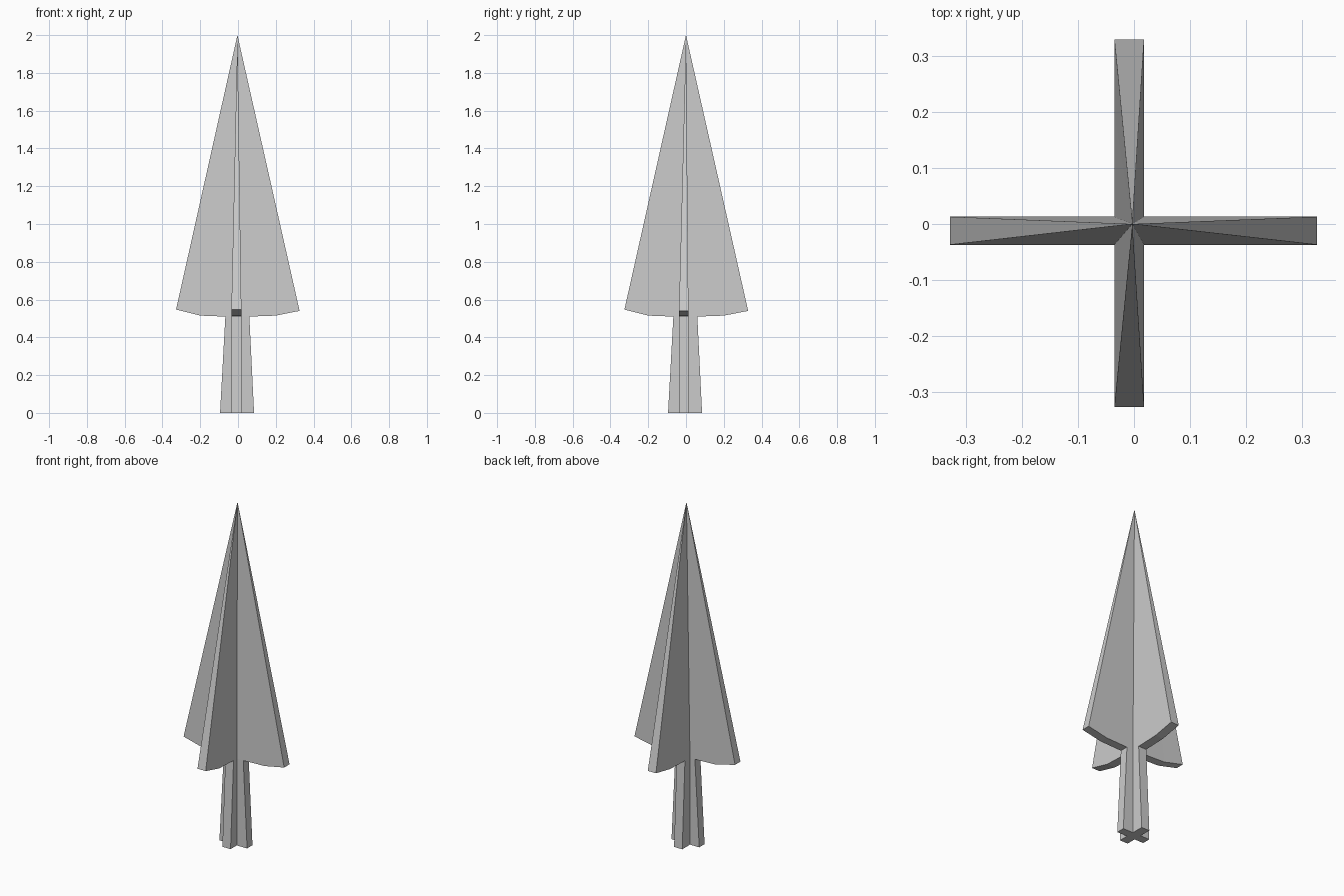
import bpy
import bmesh
from mathutils import Vector

if "Cube" in bpy.data.objects:
    bpy.data.objects.remove(bpy.data.objects["Cube"])

# Single flat grey
grey = bpy.data.materials.new("grey")
grey.diffuse_color = (0.6, 0.6, 0.6, 1.0)
grey.use_nodes = True
grey.node_tree.nodes["Principled BSDF"].inputs["Base Color"].default_value = grey.diffuse_color

APEX = Vector((-0.003, 0.0, 2.0))
BASE_Z = 0.51                      # where the foliage meets the trunk
X0, X1, Y0, Y1 = -0.035, 0.018, -0.037, 0.013   # slab thicknesses

bm = bmesh.new()


def face(*points):
    bm.faces.new([bm.verts.new(p) for p in points])


def fin(place, a, b, sign, inner, tip, tip_z):
    """One vertical fin; place(along, across, z) maps to world space."""
    trunk_top, trunk_foot = (0.06, 0.085) if sign > 0 else (0.067, 0.095)
    # Foliage underside and trunk side, from the inside corner outwards
    foliage = [(inner, BASE_Z), (sign * trunk_top, BASE_Z),
               (sign * 0.2, 0.515), (tip, tip_z)]
    foot = sign * trunk_foot
    for side in (a, b):
        # Foliage sides taper to the apex
        for (u0, z0), (u1, z1) in zip(foliage, foliage[1:]):
            face(place(u0, side, z0), place(u1, side, z1), APEX)
        # Trunk sides
        face(place(inner, side, 0), place(foot, side, 0),
             place(sign * trunk_top, side, BASE_Z), place(inner, side, BASE_Z))
    # Sloping outer edge
    face(place(tip, a, tip_z), place(tip, b, tip_z), APEX)
    # Trunk end, foliage underside and foot
    strip = [(inner, 0), (foot, 0)] + foliage[1:]
    for (u0, z0), (u1, z1) in zip(strip, strip[1:]):
        face(place(u0, a, z0), place(u0, b, z0), place(u1, b, z1), place(u1, a, z1))


def along_x(u, v, z):
    return Vector((u, v, z))


def along_y(u, v, z):
    return Vector((v, u, z))


# Four crossed fins
fin(along_x, Y0, Y1, 1, X1, 0.326, 0.54)
fin(along_x, Y0, Y1, -1, X0, -0.328, 0.547)
fin(along_y, X0, X1, 1, Y1, 0.329, 0.54)
fin(along_y, X0, X1, -1, Y0, -0.326, 0.547)

# Centre of the trunk foot
face((X0, Y0, 0), (X1, Y0, 0), (X1, Y1, 0), (X0, Y1, 0))

bmesh.ops.remove_doubles(bm, verts=bm.verts, dist=0.0005)
bmesh.ops.recalc_face_normals(bm, faces=bm.faces)

mesh = bpy.data.meshes.new("crossed_tree")
bm.to_mesh(mesh)
bm.free()
mesh.materials.append(grey)
tree = bpy.data.objects.new("crossed_tree", mesh)
bpy.context.collection.objects.link(tree)
